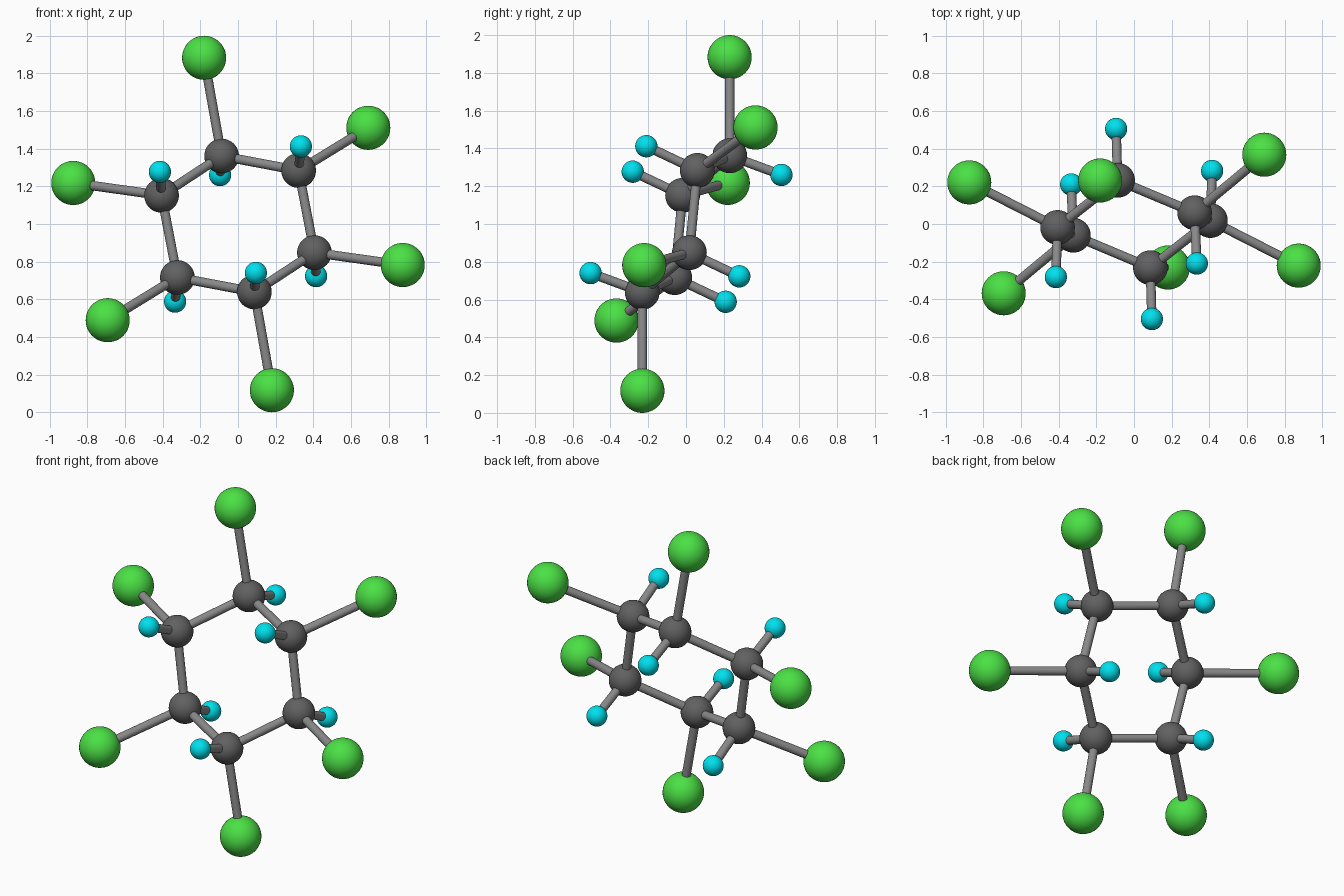
import bpy
from mathutils import Vector

if "Cube" in bpy.data.objects:
    bpy.data.objects.remove(bpy.data.objects["Cube"])

CENTRE = Vector((0, 0, 1.0))


def material(name, rgb):
    m = bpy.data.materials.new(name)
    m.diffuse_color = (*rgb, 1)
    m.use_nodes = True
    m.node_tree.nodes["Principled BSDF"].inputs["Base Color"].default_value = m.diffuse_color
    return m


GREY = material("dark_grey", (0.12, 0.12, 0.12))
ROD = material("rod_grey", (0.25, 0.25, 0.25))
GREEN = material("green", (0.07, 0.75, 0.06))
CYAN = material("cyan", (0.0, 0.75, 0.85))


def finish(name, mat):
    o = bpy.context.object
    o.name = name
    o.data.materials.append(mat)
    bpy.ops.object.shade_smooth_by_angle()


def ball(name, p, r, mat):
    bpy.ops.mesh.primitive_uv_sphere_add(segments=40, ring_count=24, radius=r, location=CENTRE + p)
    finish(name, mat)


def rod(name, a, b, r=0.025):
    d = b - a
    bpy.ops.mesh.primitive_cylinder_add(vertices=24, radius=r, depth=d.length,
                                        location=CENTRE + (a + b) / 2,
                                        rotation=d.to_track_quat('Z', 'Y').to_euler())
    finish(name, ROD)


# half of the ring: carbon, large outer ball, small outer ball (relative to centre)
half = [
    ((-0.087, 0.232, 0.361), (-0.18, 0.231, 0.883), (-0.095, 0.505, 0.26)),
    ((0.322, 0.06, 0.284), (0.692, 0.368, 0.511), (0.334, -0.21, 0.412)),
    ((0.406, 0.018, -0.152), (0.875, -0.221, -0.218), (0.415, 0.282, -0.277)),
]
half = [[Vector(p) for p in row] for row in half]
# the other half is the point reflection through the centre
sites = half + [[-p for p in row] for row in half]

for i, (c, big, small) in enumerate(sites):
    ball(f"ring_ball_{i}", c, 0.092, GREY)
    ball(f"large_ball_{i}", big, 0.117, GREEN)
    ball(f"small_ball_{i}", small, 0.059, CYAN)
    rod(f"ring_rod_{i}", c, sites[(i + 1) % 6][0])
    rod(f"large_rod_{i}", c, big)
    rod(f"small_rod_{i}", c, small)
